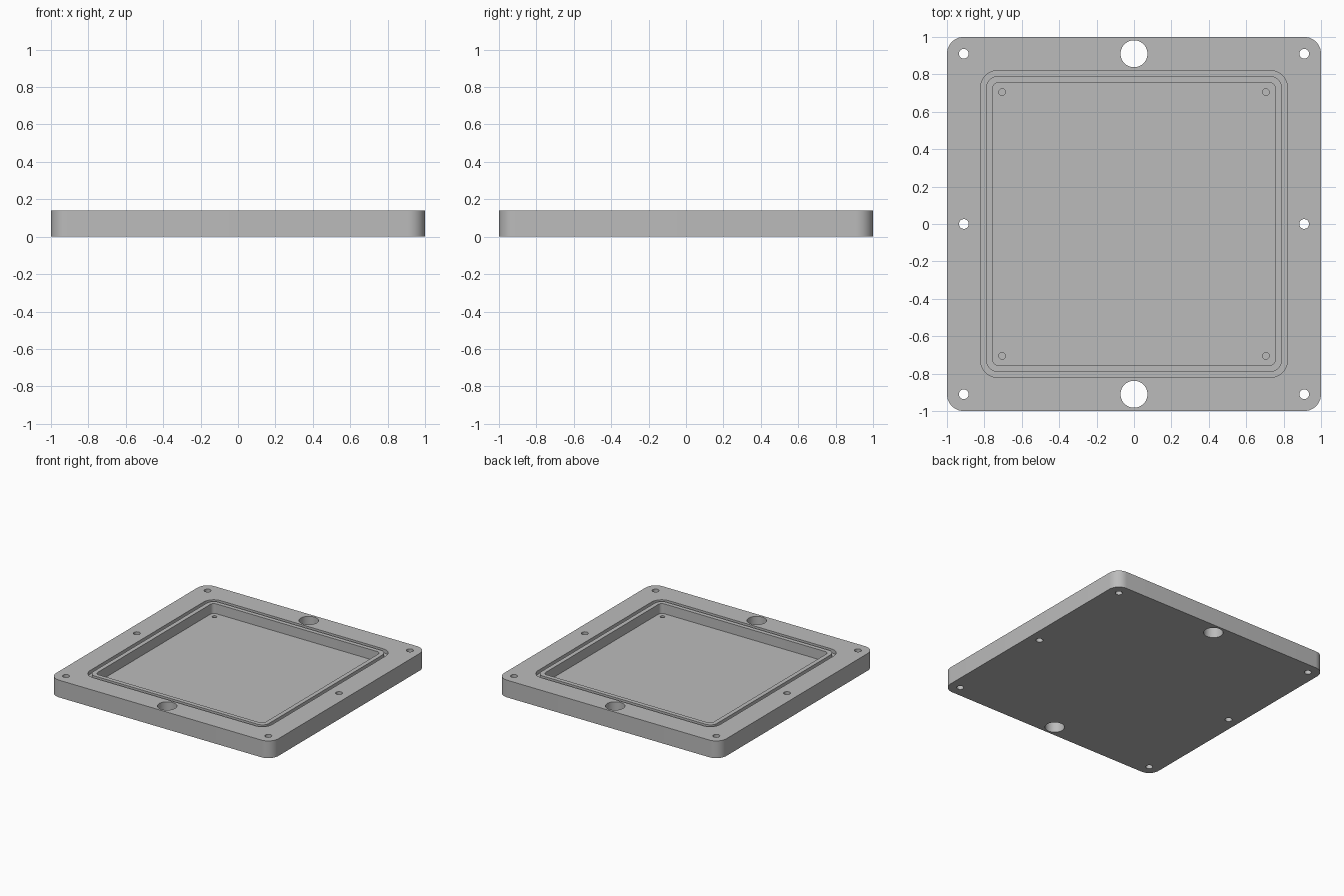
import bpy
import bmesh
from math import cos, sin, pi, radians

if "Cube" in bpy.data.objects:
    bpy.data.objects.remove(bpy.data.objects["Cube"], do_unlink=True)

HEIGHT = 0.14
FLOOR = 0.06
GROOVE_FLOOR = 0.11
ABOVE = HEIGHT + 0.05

grey = bpy.data.materials.new("plain grey")
grey.use_nodes = True
GREY = (0.5, 0.5, 0.5, 1)
grey.diffuse_color = GREY
grey.node_tree.nodes["Principled BSDF"].inputs["Base Color"].default_value = GREY


def rounded_square(half, radius, steps=10):
    """Outline of a square with rounded corners, counter-clockwise."""
    points = []
    for corner, (sx, sy) in enumerate([(1, 1), (-1, 1), (-1, -1), (1, -1)]):
        for i in range(steps + 1):
            a = (corner + i / steps) * pi / 2
            points.append((sx * (half - radius) + radius * cos(a),
                           sy * (half - radius) + radius * sin(a)))
    return points


def circle(x, y, radius, steps=32):
    return [(x + radius * cos(2 * pi * i / steps),
             y + radius * sin(2 * pi * i / steps)) for i in range(steps)]


def add_prism(bm, outline, z0, z1):
    low = [bm.verts.new((x, y, z0)) for x, y in outline]
    high = [bm.verts.new((x, y, z1)) for x, y in outline]
    bm.faces.new(low[::-1])
    bm.faces.new(high)
    bridge(bm, low, high)


def bridge(bm, a, b):
    for i in range(len(a)):
        j = (i + 1) % len(a)
        bm.faces.new((a[i], a[j], b[j], b[i]))


def add_ring(bm, outer, inner, z0, z1):
    loops = [[bm.verts.new((x, y, z)) for x, y in outline]
             for outline, z in ((outer, z0), (outer, z1), (inner, z1), (inner, z0))]
    for k in range(4):
        bridge(bm, loops[k], loops[(k + 1) % 4])


def make_object(name, bm):
    bmesh.ops.recalc_face_normals(bm, faces=bm.faces)
    mesh = bpy.data.meshes.new(name)
    bm.to_mesh(mesh)
    bm.free()
    mesh.materials.append(grey)
    obj = bpy.data.objects.new(name, mesh)
    bpy.context.collection.objects.link(obj)
    return obj


# Plate with rounded corners
bm = bmesh.new()
add_prism(bm, rounded_square(1, 0.09), 0, HEIGHT)
plate = make_object("base_plate", bm)

cutters = []

# Central pocket
bm = bmesh.new()
add_prism(bm, rounded_square(0.755, 0.03), FLOOR, ABOVE)
cutters.append(make_object("pocket_cutter", bm))

# Seal groove around the pocket
bm = bmesh.new()
add_ring(bm, rounded_square(0.82, 0.09), rounded_square(0.79, 0.06), GROOVE_FLOOR, ABOVE)
cutters.append(make_object("groove_cutter", bm))

# Bolt holes, large ports and blind holes in the pocket floor
bm = bmesh.new()
for x in (-0.91, 0.91):
    for y in (-0.91, 0, 0.91):
        add_prism(bm, circle(x, y, 0.026), -0.05, ABOVE)
for y in (-0.91, 0.91):
    add_prism(bm, circle(0, y, 0.072, 48), -0.05, ABOVE)
for x in (-0.705, 0.705):
    for y in (-0.705, 0.705):
        add_prism(bm, circle(x, y, 0.018), 0.025, ABOVE)
cutters.append(make_object("hole_cutter", bm))

# Cut the plate, then drop the cutters
for cutter in cutters:
    cutter.hide_render = True
    cut = plate.modifiers.new(cutter.name, "BOOLEAN")
    cut.operation = "DIFFERENCE"
    cut.solver = "EXACT"
    cut.object = cutter

bpy.context.view_layer.objects.active = plate
plate.select_set(True)
for name in [m.name for m in plate.modifiers]:
    bpy.ops.object.modifier_apply(modifier=name)
for cutter in cutters:
    bpy.data.objects.remove(cutter, do_unlink=True)

bpy.ops.object.shade_smooth_by_angle(angle=radians(30))
